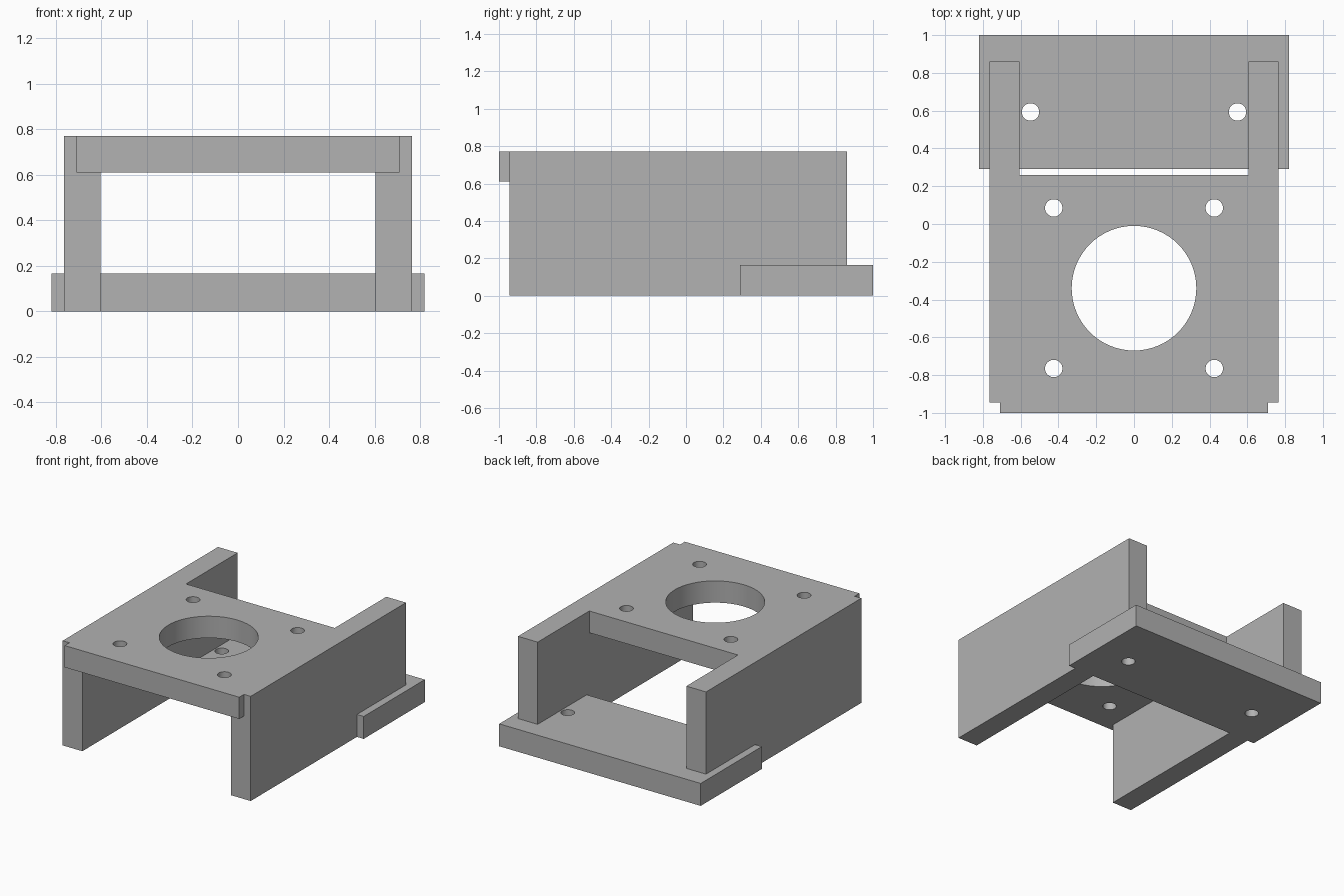
import bpy
import bmesh
from mathutils import Matrix

cube = bpy.data.objects.get("Cube")
if cube:
    bpy.data.objects.remove(cube, do_unlink=True)

grey = bpy.data.materials.new("plain grey")
grey.use_nodes = True
colour = (0.445, 0.445, 0.445, 1)
grey.diffuse_color = colour
grey.node_tree.nodes["Principled BSDF"].inputs["Base Color"].default_value = colour


def add_object(name, bm):
    mesh = bpy.data.meshes.new(name)
    bmesh.ops.recalc_face_normals(bm, faces=bm.faces)
    bm.to_mesh(mesh)
    bm.free()
    mesh.materials.append(grey)
    obj = bpy.data.objects.new(name, mesh)
    bpy.context.collection.objects.link(obj)
    return obj


def plate(name, half_outline, z0, z1):
    """Extrude an outline mirrored about x = 0, given by its +x half."""
    outline = half_outline + [(-x, y) for x, y in reversed(half_outline)]
    bm = bmesh.new()
    face = bm.faces.new([bm.verts.new((x, y, z0)) for x, y in outline])
    top = bmesh.ops.extrude_face_region(bm, geom=[face])["geom"]
    bmesh.ops.translate(bm, vec=(0, 0, z1 - z0),
                        verts=[v for v in top if isinstance(v, bmesh.types.BMVert)])
    return add_object(name, bm)


def drill(obj, holes):
    """Cut vertical round holes, each given as x, y, radius."""
    bm = bmesh.new()
    for x, y, r in holes:
        bmesh.ops.create_cone(bm, cap_ends=True, segments=64, radius1=r, radius2=r,
                              depth=4, matrix=Matrix.Translation((x, y, 0)))
    cutter = add_object("hole_cutter", bm)
    cutter.hide_render = True
    mod = obj.modifiers.new("holes", 'BOOLEAN')
    mod.operation = 'DIFFERENCE'
    mod.solver = 'EXACT'
    mod.object = cutter
    bpy.ops.object.select_all(action='DESELECT')
    obj.select_set(True)
    bpy.context.view_layer.objects.active = obj
    bpy.ops.object.modifier_apply(modifier=mod.name)
    bpy.data.objects.remove(cutter, do_unlink=True)
    bpy.ops.object.shade_smooth_by_angle()


# Shared dimensions
inner, outer = 0.605, 0.765
wall_front, wall_back, height = -0.945, 0.86, 0.77
bolt = 0.046

# Side walls
for side, sign in (("left", 1), ("right", -1)):
    bm = bmesh.new()
    size = (outer - inner, wall_back - wall_front, height)
    centre = (sign * (inner + outer) / 2, (wall_front + wall_back) / 2, height / 2)
    bmesh.ops.create_cube(bm, size=1, matrix=Matrix.Translation(centre) @ Matrix.Diagonal((*size, 1)))
    add_object(side + "_wall", bm)

# Top plate between the walls, with a wider front lip
top_plate = plate("top_plate", [(0.71, -1), (0.71, wall_front), (inner, wall_front),
                                (inner, 0.26)], 0.61, height)
drill(top_plate, [(0, -0.34, 0.33)] +
      [(x, y, bolt) for x in (-0.425, 0.425) for y in (-0.765, 0.085)])

# Base plate, slotted around the wall feet
base_plate = plate("base_plate", [(inner, 0.29), (inner, wall_back), (outer, wall_back),
                                  (outer, 0.29), (0.82, 0.29), (0.82, 1)], 0, 0.165)
drill(base_plate, [(x, 0.593, bolt) for x in (-0.548, 0.548)])
